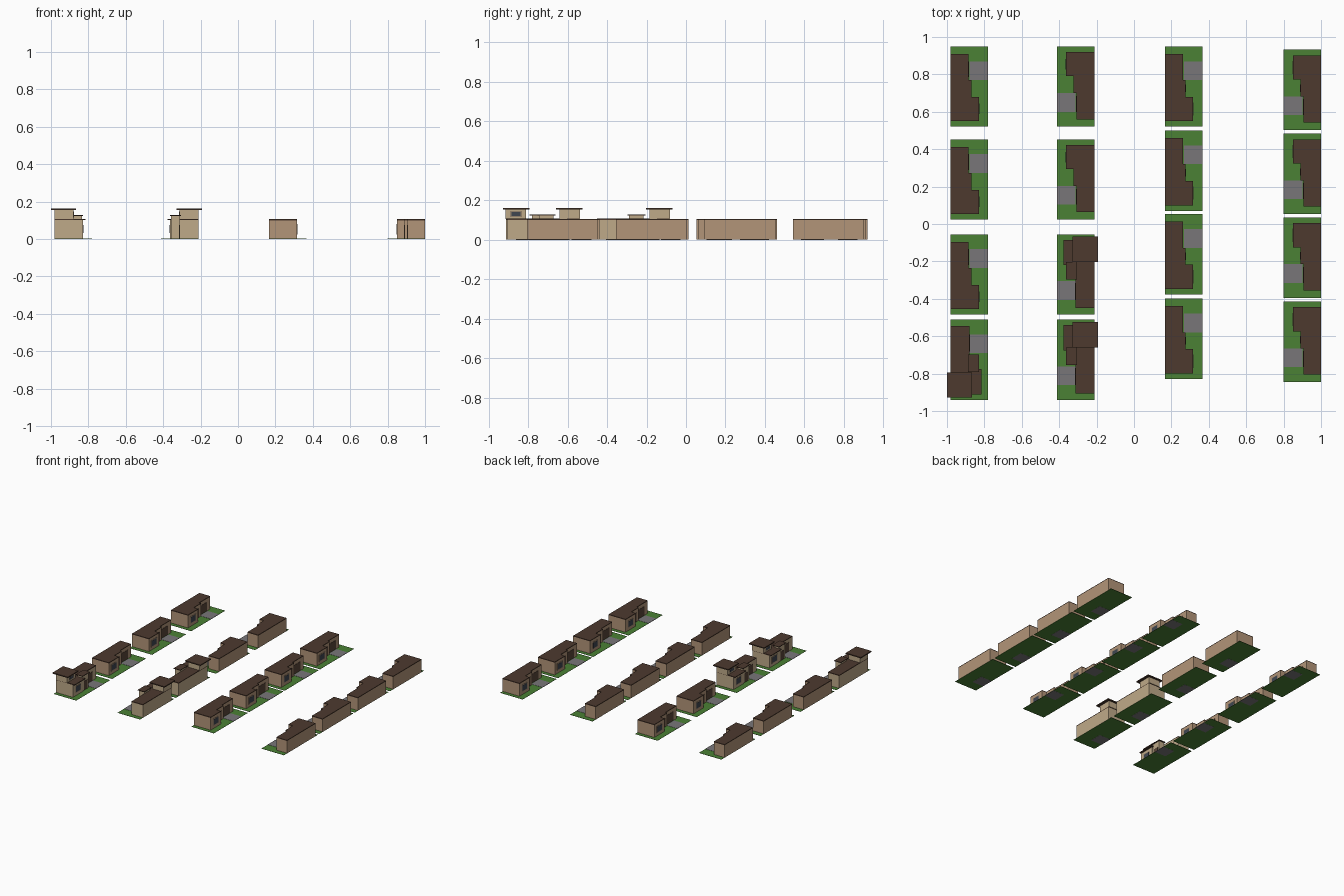
import bpy, bmesh, math
from mathutils import Matrix

if "Cube" in bpy.data.objects:
    bpy.data.objects.remove(bpy.data.objects["Cube"])

def material(name, r, g, b):
    m = bpy.data.materials.new(name)
    m.diffuse_color = (r, g, b, 1)
    m.use_nodes = True
    m.node_tree.nodes["Principled BSDF"].inputs["Base Color"].default_value = m.diffuse_color
    return m

GRASS = material("grass", 0.07, 0.22, 0.035)
PAVING = material("paving", 0.19, 0.18, 0.19)
TAN = material("tan_wall", 0.45, 0.30, 0.19)
CREAM = material("cream_wall", 0.52, 0.40, 0.25)
ROOF = material("roof", 0.075, 0.042, 0.028)
GLASS = material("glass", 0.05, 0.06, 0.08)
FRAME = material("frame", 0.30, 0.22, 0.15)
DOOR = material("door", 0.10, 0.06, 0.04)

def prism(name, outline, z0, z1, mat):
    """Mesh made by extruding a plan outline upward."""
    bm = bmesh.new()
    base = bm.faces.new([bm.verts.new((x, y, z0)) for x, y in outline])
    top = bmesh.ops.extrude_face_region(bm, geom=[base])["geom"]
    bmesh.ops.translate(bm, vec=(0, 0, z1 - z0),
                        verts=[v for v in top if isinstance(v, bmesh.types.BMVert)])
    bmesh.ops.recalc_face_normals(bm, faces=bm.faces)
    mesh = bpy.data.meshes.new(name)
    bm.to_mesh(mesh)
    bm.free()
    mesh.materials.append(mat)
    return mesh

def box(name, x0, x1, y0, y1, z0, z1, mat):
    return prism(name, [(x0, y0), (x1, y0), (x1, y1), (x0, y1)], z0, z1, mat)

# Every lot is drawn about its own centre, with the house front facing +x
lot = [box("lawn", -0.1, 0.1, -0.215, 0.215, 0.0005, 0.002, GRASS),
       box("driveway", 0, 0.1, 0.035, 0.135, 0, 0.0035, PAVING)]

def window(x, y0, y1, z0, z1):
    return [box("window_frame", x - 0.001, x + 0.002, y0, y1, z0, z1, FRAME),
            box("window_glass", x, x + 0.003, y0 + 0.007, y1 - 0.007,
                z0 + 0.006, z1 - 0.006, GLASS)]

# Single-storey house with stepped front and flat roof
plan = [(-0.1, -0.185), (0.05, -0.185), (0.05, -0.055), (0.01, -0.055),
        (0.01, 0.035), (-0.005, 0.035), (-0.005, 0.175), (-0.1, 0.175)]
bungalow = lot + [
    prism("bungalow_walls", plan, 0.001, 0.1, TAN),
    prism("bungalow_roof", plan, 0.1, 0.106, ROOF),
    box("garage_door", -0.006, -0.003, 0.05, 0.135, 0.003, 0.075, DOOR),
    box("front_door", 0.009, 0.012, -0.03, 0.01, 0.003, 0.075, DOOR),
] + window(0.05, -0.155, -0.085, 0.025, 0.08)

# Two-storey house with entry tower and overhanging roofs
wing = [(-0.1, -0.185), (0.05, -0.185), (0.05, -0.06), (0, -0.06),
        (0, 0.18), (-0.1, 0.18)]
wing_roof = [(-0.1, -0.185), (0.065, -0.185), (0.065, -0.05), (0, -0.05),
             (0, 0.18), (-0.1, 0.18)]
tall_house = lot + [
    prism("ground_floor_walls", wing, 0.001, 0.101, CREAM),
    prism("ground_floor_roof", wing_roof, 0.101, 0.107, ROOF),
    box("upper_walls", -0.1, 0, -0.189, -0.084, 0.106, 0.154, CREAM),
    box("upper_roof", -0.12, 0.015, -0.202, -0.067, 0.154, 0.162, ROOF),
    box("entry_tower", -0.001, 0.045, -0.055, 0.018, 0.001, 0.122, CREAM),
    box("entry_roof", -0.007, 0.052, -0.066, 0.027, 0.122, 0.127, ROOF),
    box("garage_door", -0.001, 0.002, 0.045, 0.135, 0.003, 0.075, DOOR),
    box("front_door", 0.044, 0.047, -0.038, 0.003, 0.003, 0.075, DOOR),
] + window(0.05, -0.155, -0.085, 0.025, 0.08) \
  + window(0, -0.165, -0.105, 0.115, 0.146)

# Four streets of lots: centre x, half turn or not, lot centres, tall lots
west = (0.735, 0.238, -0.27, -0.726)
streets = [(-0.88, False, west, (3,)),
           (-0.3125, True, west, (2, 3)),
           (0.266, False, (0.735, 0.285, -0.162, -0.614), ()),
           (0.9, True, (0.717, 0.268, -0.18, -0.63), ())]

for x, turned, rows, tall in streets:
    for i, y in enumerate(rows):
        place = Matrix.Translation((x, y, 0)) @ \
            Matrix.Rotation(math.pi if turned else 0, 4, 'Z')
        for mesh in (tall_house if i in tall else bungalow):
            ob = bpy.data.objects.new(mesh.name, mesh)
            ob.matrix_world = place
            bpy.context.collection.objects.link(ob)
